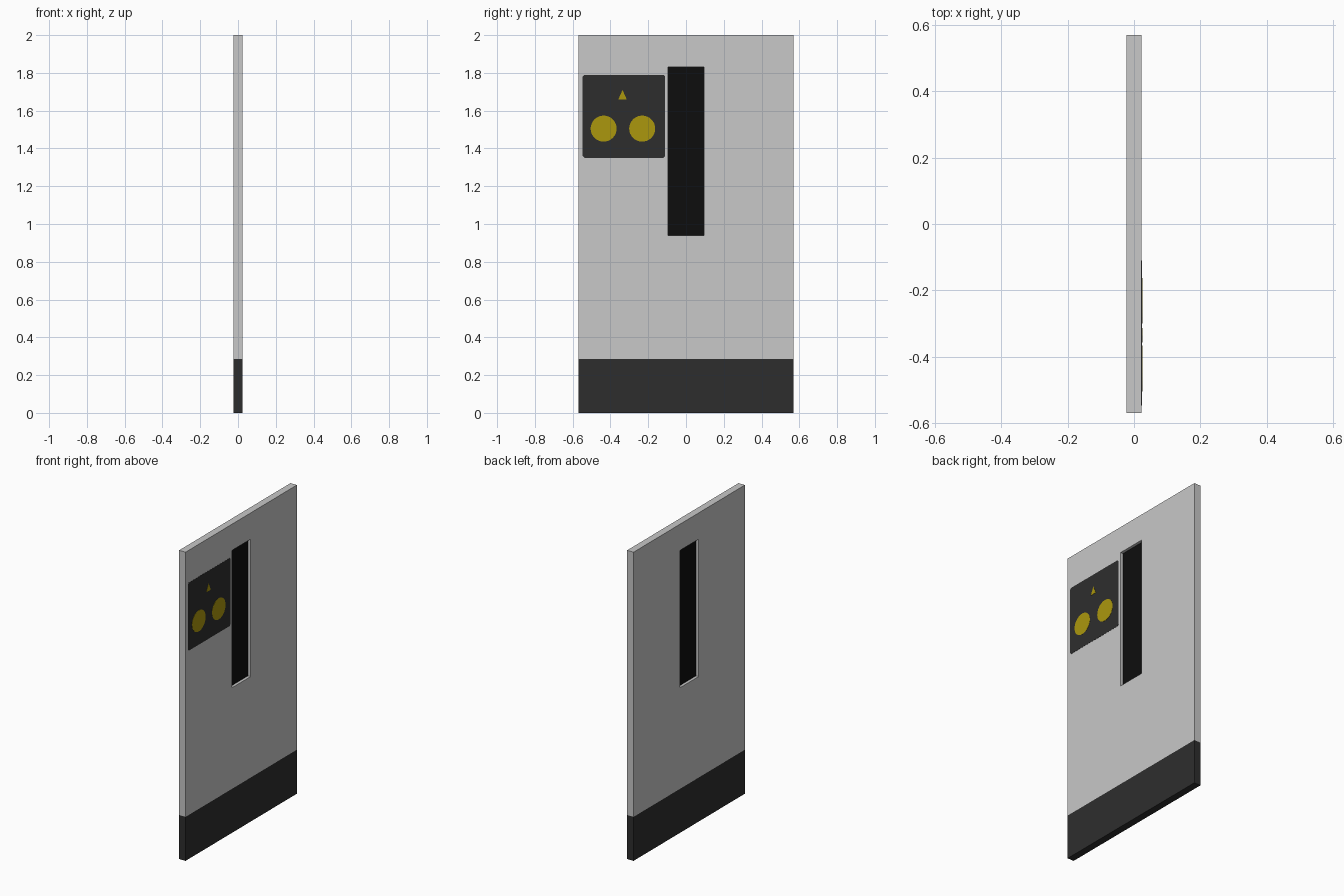
import bpy, bmesh, math
from mathutils import Matrix

if "Cube" in bpy.data.objects:
    bpy.data.objects.remove(bpy.data.objects["Cube"])


def material(name, rgb):
    m = bpy.data.materials.new(name)
    m.diffuse_color = (*rgb, 1)
    m.use_nodes = True
    m.node_tree.nodes["Principled BSDF"].inputs["Base Color"].default_value = m.diffuse_color
    return m


GREY = material("light grey", (0.58, 0.58, 0.58))
DARK = material("dark charcoal", (0.027, 0.027, 0.027))
BLACK = material("black glass", (0.004, 0.004, 0.004))
YELLOW = material("yellow", (0.41, 0.31, 0.004))

HALF = 0.023       # half the door thickness
KICK = 0.285       # height of the dark bottom band
SLOT = (-0.095, 0.095, 0.94, 1.83)


def finish(bm, name, *mats):
    bmesh.ops.recalc_face_normals(bm, faces=bm.faces[:])
    me = bpy.data.meshes.new(name)
    bm.to_mesh(me)
    bm.free()
    for m in mats:
        me.materials.append(m)
    ob = bpy.data.objects.new(name, me)
    bpy.context.collection.objects.link(ob)
    return ob


def plate(name, outline, x0, x1, mat):
    """Flat plate from a (y, z) outline, between x0 and x1."""
    bm = bmesh.new()
    f = bm.faces.new([bm.verts.new((x0, y, z)) for y, z in outline])
    ext = bmesh.ops.extrude_face_region(bm, geom=[f], use_keep_orig=True)
    for v in ext["geom"]:
        if isinstance(v, bmesh.types.BMVert):
            v.co.x = x1
    return finish(bm, name, mat)


def rect(y0, y1, z0, z1):
    return [(y0, z0), (y1, z0), (y1, z1), (y0, z1)]


def disc(cy, cz, r, n=32):
    return [(cy + r * math.cos(2 * math.pi * i / n),
             cz + r * math.sin(2 * math.pi * i / n)) for i in range(n)]


# Door leaf: grid of panels with the slot cell left open, then thickened
ys = [-0.57, SLOT[0], SLOT[1], 0.57]
zs = [0, KICK, SLOT[2], SLOT[3], 2]
bm = bmesh.new()
grid = [[bm.verts.new((-HALF, y, z)) for z in zs] for y in ys]
for i in range(3):
    for j in range(4):
        if (i, j) != (1, 2):
            bm.faces.new((grid[i][j], grid[i + 1][j],
                          grid[i + 1][j + 1], grid[i][j + 1]))
ext = bmesh.ops.extrude_face_region(bm, geom=bm.faces[:], use_keep_orig=True)
for v in ext["geom"]:
    if isinstance(v, bmesh.types.BMVert):
        v.co.x = HALF
# Kick band coloured by height
for f in bm.faces:
    f.material_index = 1 if f.calc_center_median().z < KICK - 0.01 else 0
finish(bm, "door_leaf", GREY, DARK)

# Recessed window pane
plate("window_pane", rect(*SLOT), -0.005, 0.005, BLACK)

# Sign with clipped corners on the right-hand face
c = 0.01
a, b, lo, hi = -0.547, -0.11, 1.35, 1.79
plate("sign_plate", [(a + c, lo), (b - c, lo), (b, lo + c), (b, hi - c),
                     (b - c, hi), (a + c, hi), (a, hi - c), (a, lo + c)],
      HALF, HALF + 0.001, DARK)
for side, y in (("left", -0.436), ("right", -0.232)):
    plate("sign_disc_" + side, disc(y, 1.505, 0.069),
          HALF + 0.001, HALF + 0.002, YELLOW)
# Small plain triangle above the discs
plate("sign_triangle", [(-0.358, 1.66), (-0.314, 1.66), (-0.336, 1.71)],
      HALF + 0.001, HALF + 0.002, YELLOW)
